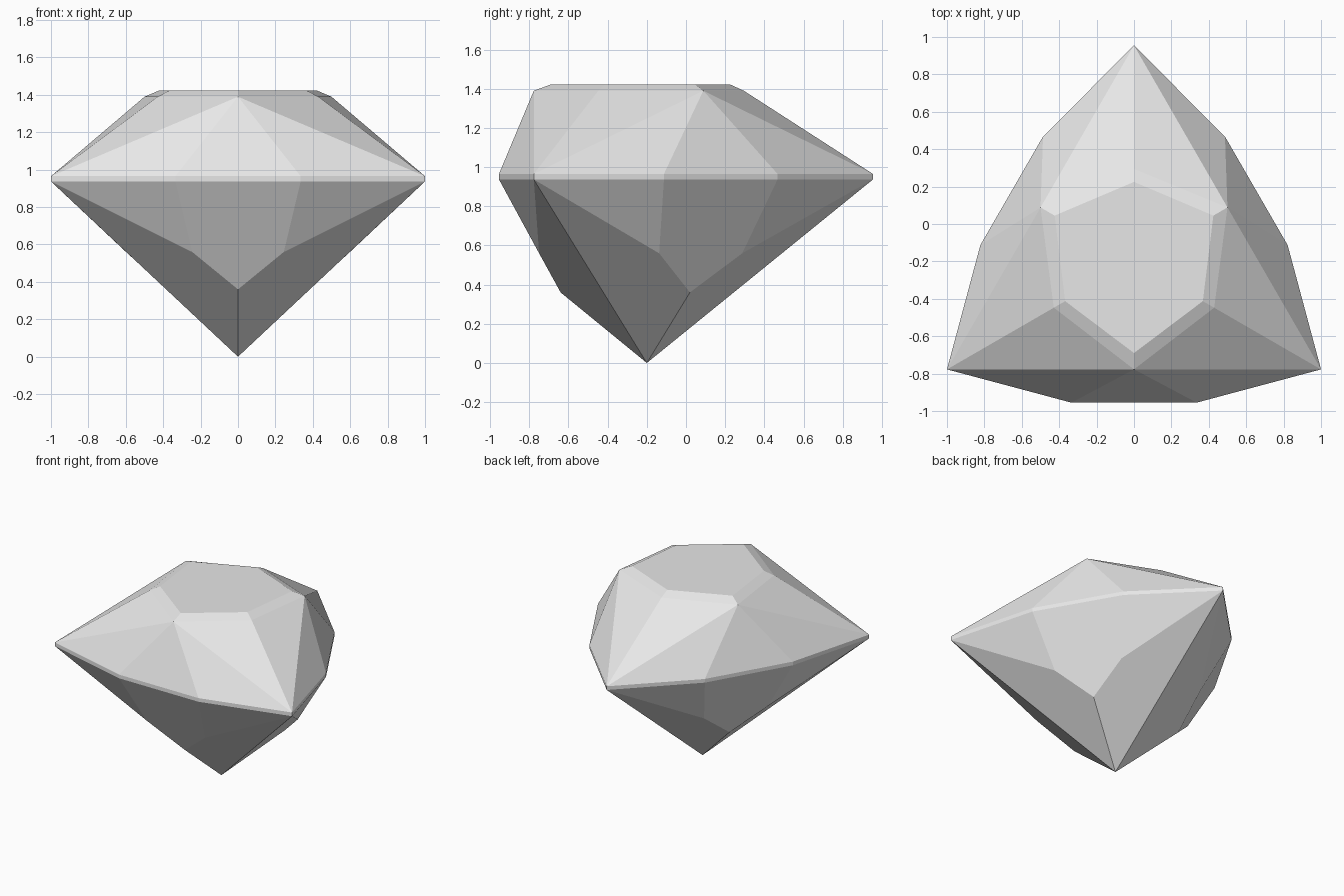
import bpy, bmesh
from math import radians
from mathutils import Matrix, Vector

cube = bpy.data.objects.get("Cube")
if cube:
    bpy.data.objects.remove(cube, do_unlink=True)

# Heights of the cut
TABLE, STAR, GIRDLE_TOP, GIRDLE_LOW = 1.422, 1.39, 0.965, 0.937
CENTRE = Vector((0, -0.2, 0))


def polar(radius, angle, z):
    """Point at an angle from the front, turning towards +x."""
    return Matrix.Rotation(radians(angle), 3, "Z") @ Vector((0, -radius, z))


# One third of the stone; the centre of its side faces the front
corner_r, corner_l = polar(1.1547, -60, GIRDLE_TOP), polar(1.1547, 60, GIRDLE_TOP)
bend_r, bend_l = Vector((-0.335, -0.755, GIRDLE_TOP)), Vector((0.335, -0.755, GIRDLE_TOP))
rim = [corner_r, bend_r, bend_l, corner_l]
low = [Vector((p.x, p.y, GIRDLE_LOW)) for p in rim]
star = polar(0.577, 0, STAR)
star_r, star_l = polar(0.495, -60, STAR), polar(0.495, 60, STAR)
table = polar(0.49, 0, TABLE)
table_r, table_l = polar(0.425, -60, TABLE), polar(0.425, 60, TABLE)
knee_r, knee_l = Vector((-0.245, -0.55, 0.56)), Vector((0.245, -0.55, 0.56))
keel = Vector((0, -0.44, 0.36))
culet = Vector((0, 0, 0))

facets = []
# Crown and girdle
for a, b, c, d in zip(rim, rim[1:], low, low[1:]):
    facets += [(star, a, b), (a, c, d, b)]
facets += [(star, star_r, corner_r), (star, corner_l, star_l)]
# Narrow bevel around the table
facets += [(table, table_r, star_r, star), (table, star, star_l, table_l)]
# Pavilion
facets += [(low[1], knee_r, keel, knee_l, low[2]),
           (low[0], knee_r, low[1]), (low[2], knee_l, low[3]),
           (low[0], culet, keel, knee_r), (low[3], knee_l, keel, culet)]

# Turn the third around the axis, then close the top with the table
bm = bmesh.new()
outline = []
for turn in range(3):
    spin = Matrix.Rotation(radians(120 * turn), 3, "Z")
    for facet in facets:
        bm.faces.new([bm.verts.new(spin @ p + CENTRE) for p in facet])
    outline += [spin @ table + CENTRE, spin @ table_l + CENTRE]
bm.faces.new([bm.verts.new(p) for p in outline])
bmesh.ops.remove_doubles(bm, verts=bm.verts, dist=0.0005)
bmesh.ops.recalc_face_normals(bm, faces=bm.faces)

mesh = bpy.data.meshes.new("cut_gemstone")
bm.to_mesh(mesh)
bm.free()

# Colour
grey = bpy.data.materials.new("light_grey")
grey.use_nodes = True
grey.diffuse_color = (0.8, 0.8, 0.8, 1)
grey.node_tree.nodes["Principled BSDF"].inputs["Base Color"].default_value = grey.diffuse_color
mesh.materials.append(grey)

gem = bpy.data.objects.new("cut_gemstone", mesh)
bpy.context.collection.objects.link(gem)
